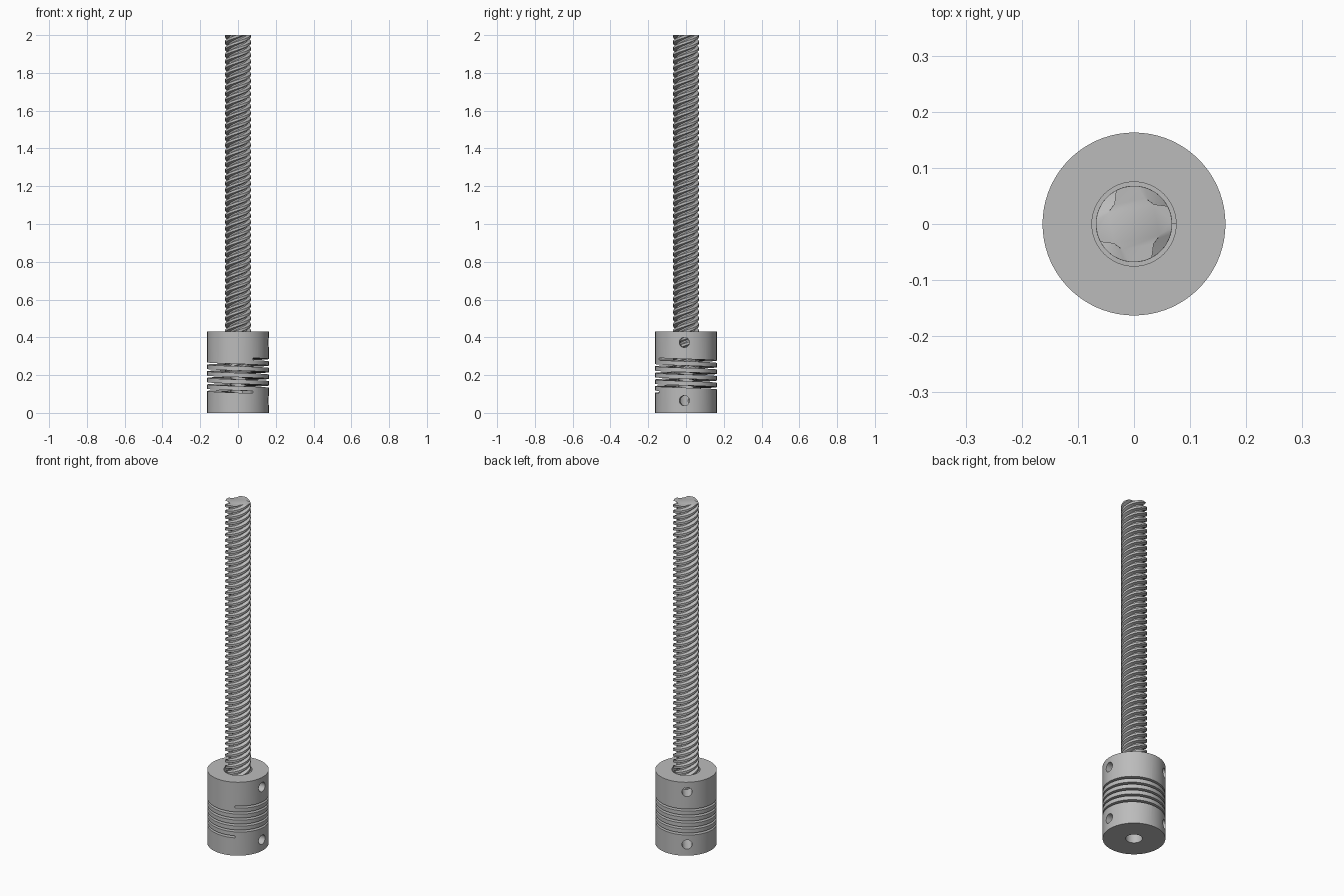
import bpy, bmesh
from math import sin, cos, pi, radians
from mathutils import Matrix, Vector

cube = bpy.data.objects.get("Cube")
if cube:
    bpy.data.objects.remove(cube, do_unlink=True)

RADIUS, HEIGHT = 0.163, 0.43       # coupling
LEAD, STARTS = 0.136, 4            # screw thread
BOTTOM, TOP = 0.22, 2.0            # screw ends

steel = bpy.data.materials.new("grey metal")
steel.use_nodes = True
grey = (0.5, 0.5, 0.5, 1)
steel.diffuse_color = grey
steel.node_tree.nodes["Principled BSDF"].inputs["Base Color"].default_value = grey


def polar(r, a, z):
    return Vector((r * cos(a), r * sin(a), z))


def finish(name, bm):
    bmesh.ops.recalc_face_normals(bm, faces=bm.faces)
    mesh = bpy.data.meshes.new(name)
    bm.to_mesh(mesh)
    bm.free()
    mesh.materials.append(steel)
    obj = bpy.data.objects.new(name, mesh)
    bpy.context.collection.objects.link(obj)
    return obj


def loft(name, rings, closed=False, triangles=False):
    """Skin a list of closed rings; cap the ends unless the loft is closed."""
    bm = bmesh.new()
    loops = [[bm.verts.new(p) for p in ring] for ring in rings]
    n = len(loops[0])
    pairs = list(zip(loops, loops[1:]))
    if closed:
        pairs.append((loops[-1], loops[0]))
    else:
        bm.faces.new(loops[0])
        bm.faces.new(loops[-1])
    for a, b in pairs:
        for i in range(n):
            j = (i + 1) % n
            bm.faces.new((a[i], a[j], b[j], b[i]))
    if triangles:
        bmesh.ops.triangulate(bm, faces=bm.faces)
    return finish(name, bm)


def activate(obj):
    bpy.ops.object.select_all(action='DESELECT')
    obj.select_set(True)
    bpy.context.view_layer.objects.active = obj


def smooth(obj):
    activate(obj)
    bpy.ops.object.shade_smooth_by_angle(angle=radians(30))


def cut(obj, cutter):
    mod = obj.modifiers.new("cut", 'BOOLEAN')
    mod.operation = 'DIFFERENCE'
    mod.solver = 'EXACT'
    mod.object = cutter
    cutter.hide_render = True
    activate(obj)
    bpy.ops.object.modifier_apply(modifier=mod.name)
    bpy.data.objects.remove(cutter, do_unlink=True)


# Coupling body: stepped bore, wide at the top and narrow at the bottom
small, wide, mid = 0.0435, 0.075, 0.215
profile = [(small, 0), (RADIUS, 0), (RADIUS, HEIGHT), (wide, HEIGHT),
           (wide, mid), (small, mid)]
SEG = 72
coupling = loft("flexible_coupling",
                [[polar(r, 2 * pi * k / SEG, z) for r, z in profile]
                 for k in range(SEG)], closed=True)

# Spiral slot: five turns winding down around the body
turns, steps, half = 5, 64, 0.006
slot_rings = []
for k in range(turns * steps + 1):
    t = k / steps
    a, z = radians(-61) + 2 * pi * t, 0.285 - 0.035 * t
    slot_rings.append([polar(r, a, z + dz) for r, dz in
                       ((0.035, -half), (0.2, -half), (0.2, half), (0.035, half))])
cut(coupling, loft("slot_cutter", slot_rings, triangles=True))

# Set screw holes: two directions, two heights
bm = bmesh.new()
for angle in (-3, 127):
    for z in (0.065, 0.373):
        place = (Matrix.Translation(polar(0.115, radians(angle), z))
                 @ Matrix.Rotation(radians(angle), 4, 'Z')
                 @ Matrix.Rotation(pi / 2, 4, 'Y'))
        bmesh.ops.create_cone(bm, cap_ends=True, segments=28, radius1=0.027,
                              radius2=0.027, depth=0.17, matrix=place)
cut(coupling, finish("hole_cutter", bm))
smooth(coupling)

# Lead screw: four-start trapezoid section twisted along its length
crest, root = 0.068, 0.0495
tooth = [(0, crest), (17, root), (28, root), (39, root),
         (56, crest), (67, crest), (79, crest)]
section = [(r, radians(28 + a + 360 / STARTS * s))
           for s in range(STARTS) for a, r in tooth]
count = int((TOP - BOTTOM) / LEAD * 40)
screw_rings = []
for k in range(count + 1):
    z = BOTTOM + (TOP - BOTTOM) * k / count
    twist = 2 * pi * (z - TOP) / LEAD
    screw_rings.append([polar(r, a + twist, z) for r, a in section])
smooth(loft("lead_screw", screw_rings))
